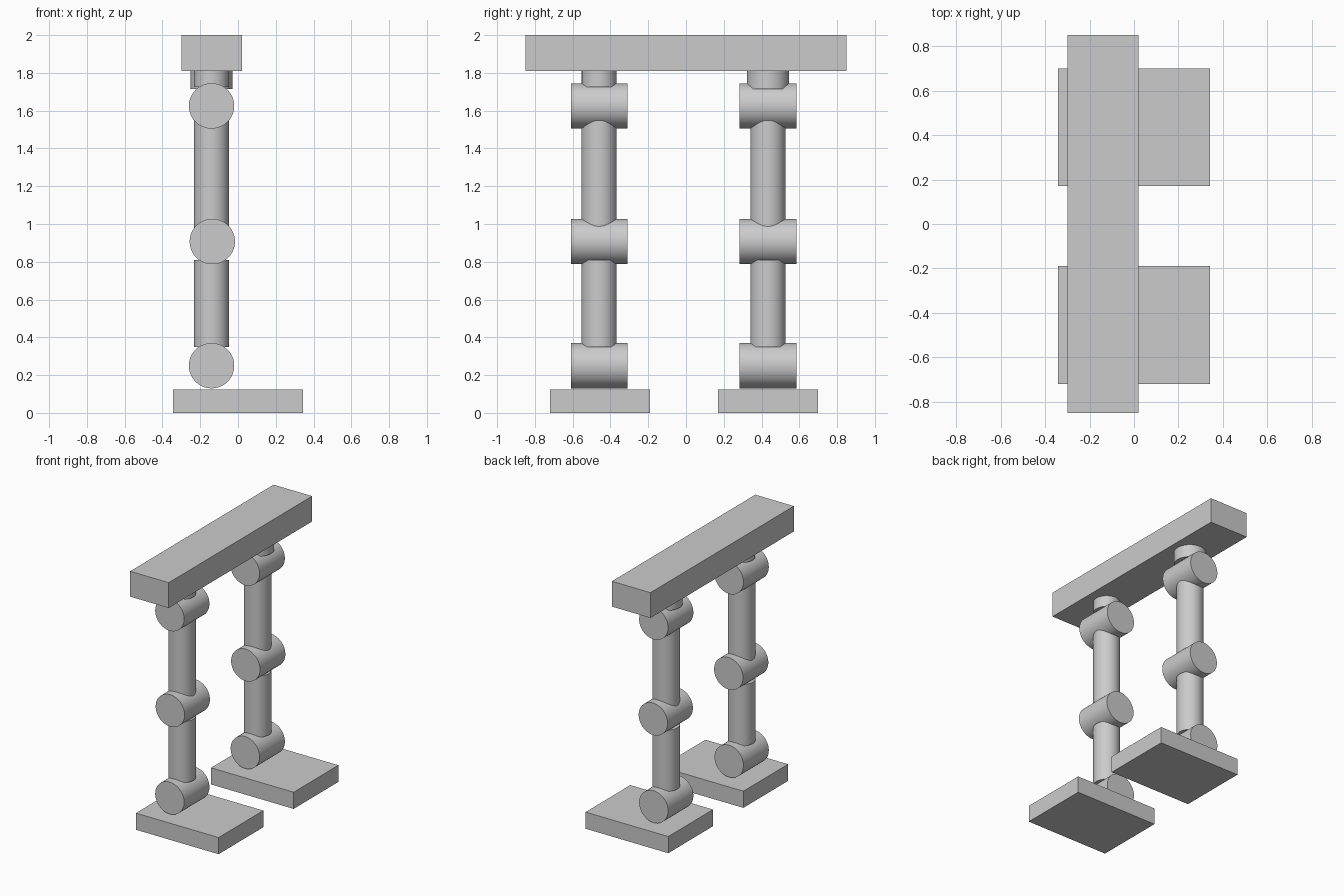
import bpy
import math

cube = bpy.data.objects.get("Cube")
if cube:
    bpy.data.objects.remove(cube, do_unlink=True)

# Single plain grey
GREY = (0.6, 0.6, 0.6, 1.0)
grey = bpy.data.materials.new("light grey")
grey.use_nodes = True
grey.diffuse_color = GREY
grey.node_tree.nodes["Principled BSDF"].inputs["Base Color"].default_value = GREY


def finish(name):
    obj = bpy.context.object
    obj.name = name
    obj.data.materials.append(grey)
    return obj


def box(name, low, high):
    center = [(a + b) / 2 for a, b in zip(low, high)]
    bpy.ops.mesh.primitive_cube_add(size=1, location=center)
    obj = finish(name)
    obj.scale = [b - a for a, b in zip(low, high)]
    bpy.ops.object.transform_apply(location=False, rotation=False, scale=True)


def cylinder(name, radius, length, center, along_y=False):
    turn = (math.pi / 2, 0, 0) if along_y else (0, 0, 0)
    bpy.ops.mesh.primitive_cylinder_add(
        vertices=64, radius=radius, depth=length, location=center, rotation=turn)
    finish(name)
    bpy.ops.object.shade_smooth_by_angle(angle=math.radians(35))


def post(name, radius, x, y, bottom, top):
    cylinder(name, radius, top - bottom, (x, y, (bottom + top) / 2))


LEG_X = -0.14

# Hip beam across both legs
box("hip_beam", (-0.30, -0.85, 1.81), (0.02, 0.85, 2.0))

# Legs: name, y of the leg, y range of the foot, hip post radius and bottom
legs = [("front", -0.46, -0.72, -0.19, 0.092, 1.725),
        ("back", 0.434, 0.17, 0.70, 0.111, 1.715)]

for side, y, foot_a, foot_b, hip_radius, hip_bottom in legs:
    box(side + "_foot", (-0.343, foot_a, 0), (0.343, foot_b, 0.125))
    # Horizontal joint barrels
    for joint, x, z in (("ankle", LEG_X, 0.25), ("knee", -0.136, 0.907),
                        ("hip", LEG_X, 1.625)):
        cylinder(f"{side}_{joint}_joint", 0.12, 0.30, (x, y, z), along_y=True)
    # Upright limb segments
    post(side + "_shin", 0.093, LEG_X, y, 0.35, 0.81)
    post(side + "_thigh", 0.093, LEG_X, y, 0.96, 1.57)
    post(side + "_hip_post", hip_radius, LEG_X, y, hip_bottom, 1.815)
